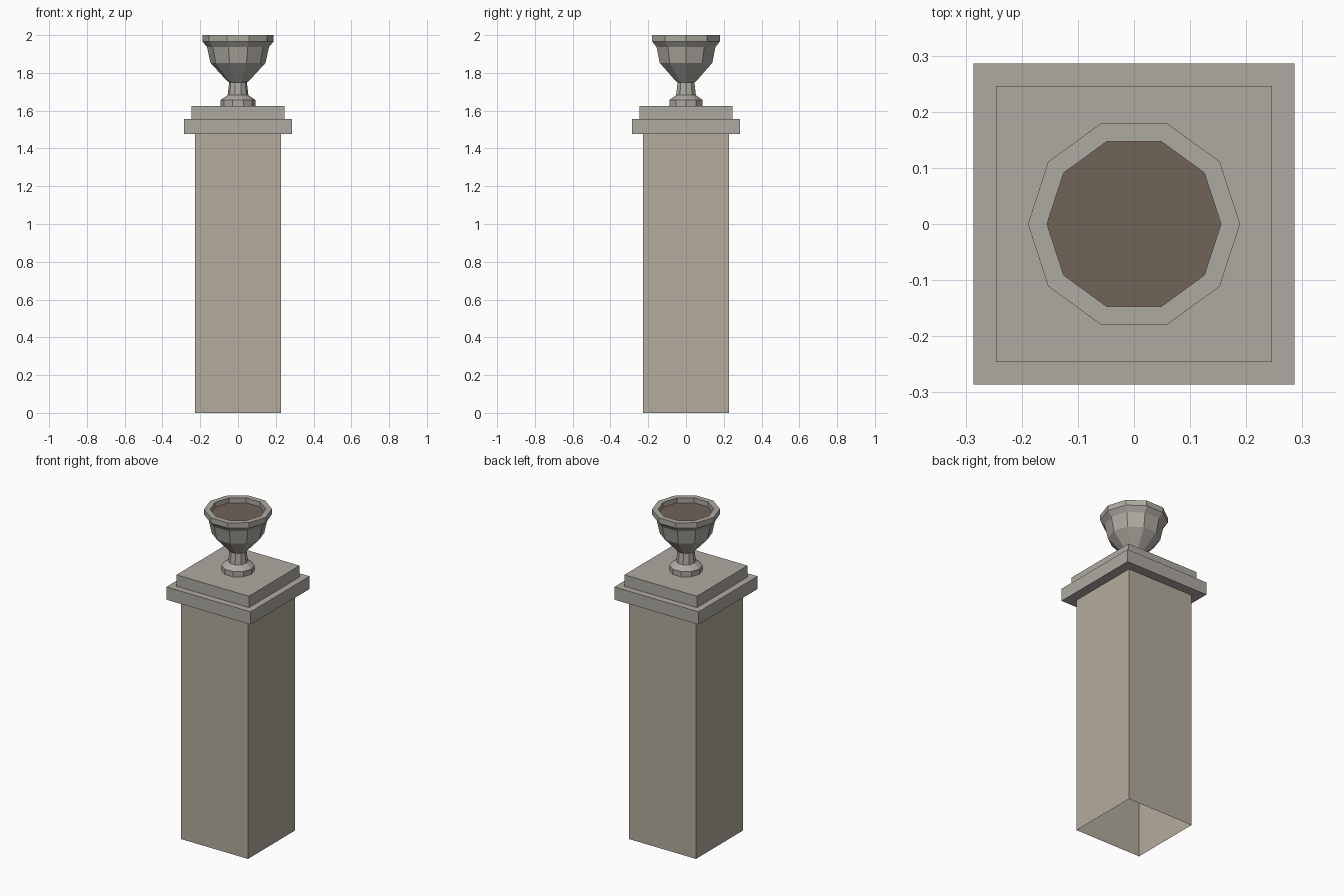
import bpy, bmesh
from math import cos, sin, tau

if "Cube" in bpy.data.objects:
    bpy.data.objects.remove(bpy.data.objects["Cube"])

SIDES = 10


def material(name, rgb):
    m = bpy.data.materials.new(name)
    m.diffuse_color = (*rgb, 1)
    m.use_nodes = True
    m.node_tree.nodes["Principled BSDF"].inputs["Base Color"].default_value = m.diffuse_color
    return m


shaft_stone = material("shaft_stone", (0.45, 0.41, 0.34))
cap_stone = material("cap_stone", (0.42, 0.40, 0.36))
earth = material("earth", (0.16, 0.125, 0.095))


def finish(bm, name, mat):
    me = bpy.data.meshes.new(name)
    bm.to_mesh(me)
    bm.free()
    me.materials.append(mat)
    ob = bpy.data.objects.new(name, me)
    bpy.context.collection.objects.link(ob)
    return ob


def block(name, half, z0, z1, mat, open_ends=False):
    bm = bmesh.new()
    bmesh.ops.create_cube(bm, size=1)
    for v in bm.verts:
        v.co.x *= 2 * half
        v.co.y *= 2 * half
        v.co.z = z1 if v.co.z > 0 else z0
    if open_ends:
        ends = [f for f in bm.faces if abs(f.normal.z) > 0.5]
        bmesh.ops.delete(bm, geom=ends, context='FACES_ONLY')
    return finish(bm, name, mat)


def ring(bm, r, z):
    return [bm.verts.new((r * cos(tau * i / SIDES), r * sin(tau * i / SIDES), z))
            for i in range(SIDES)]


def lathe(name, profile, mat):
    bm = bmesh.new()
    rings = [ring(bm, r, z) for r, z in profile]
    for a, b in zip(rings, rings[1:]):
        for i in range(SIDES):
            j = (i + 1) % SIDES
            bm.faces.new((a[i], a[j], b[j], b[i]))
    return finish(bm, name, mat)


# Hollow square shaft and two-step cap
block("pillar_shaft", 0.227, 0, 1.477, shaft_stone, open_ends=True)
block("cap_lower_slab", 0.286, 1.477, 1.555, cap_stone)
block("cap_upper_slab", 0.246, 1.555, 1.625, cap_stone)

# Ten-sided urn: foot, stem, bowl, lip and inner wall
lathe("urn", [(0.092, 1.625), (0.092, 1.657), (0.055, 1.682), (0.047, 1.75),
              (0.053, 1.752), (0.146, 1.853), (0.164, 1.937), (0.189, 1.967),
              (0.189, 2.0), (0.155, 2.0), (0.155, 1.97)], cap_stone)

# Soil filling the bowl
bm = bmesh.new()
bm.faces.new(ring(bm, 0.155, 1.97))
finish(bm, "soil", earth)
